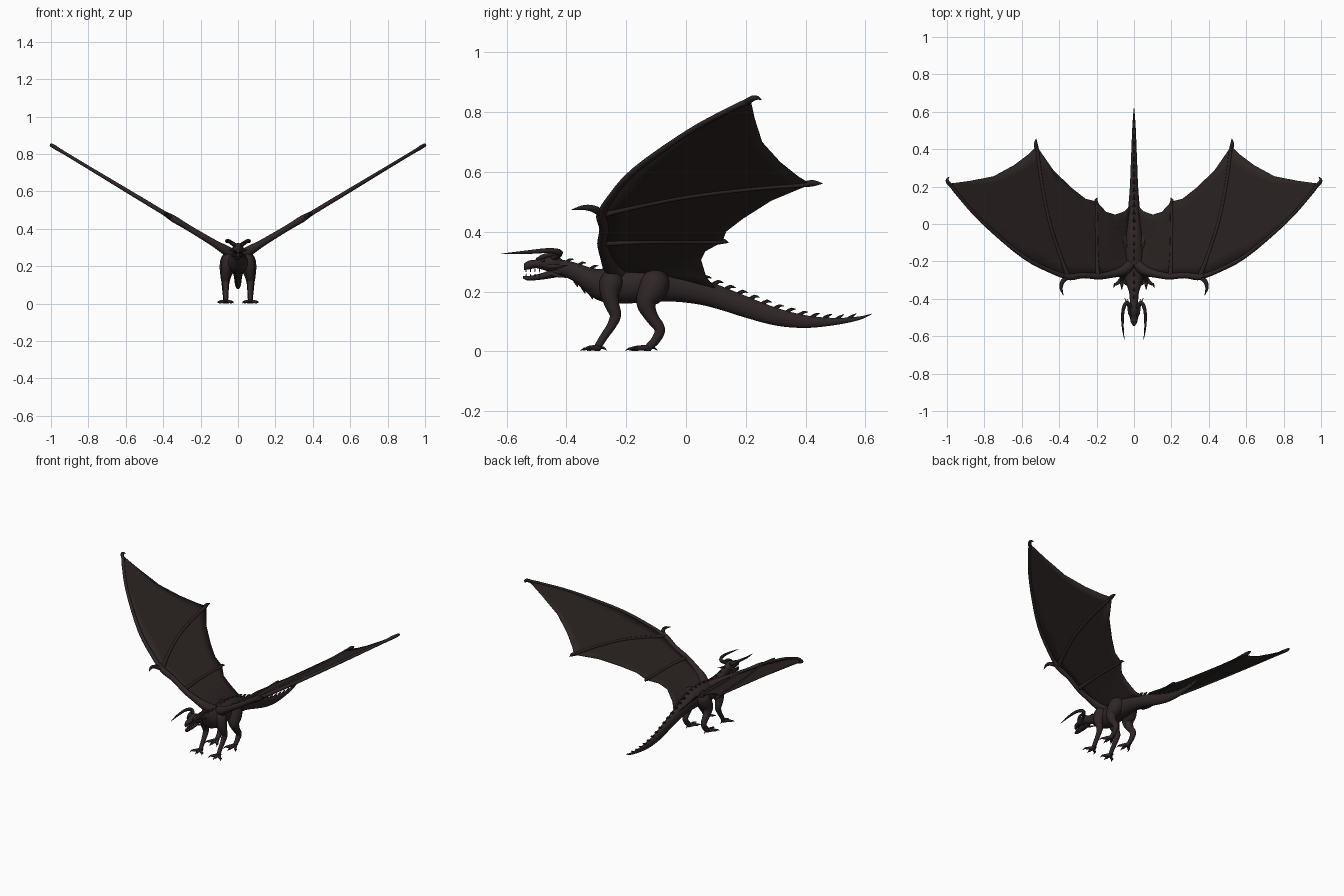
import bpy, bmesh, math
from mathutils import Vector

cube = bpy.data.objects.get("Cube")
if cube:
    bpy.data.objects.remove(cube)

X, Z = Vector((1, 0, 0)), Vector((0, 0, 1))


def material(name, rgb):
    m = bpy.data.materials.new(name)
    m.use_nodes = True
    m.diffuse_color = (*rgb, 1)
    bsdf = m.node_tree.nodes["Principled BSDF"]
    bsdf.inputs["Base Color"].default_value = (*rgb, 1)
    bsdf.inputs["Roughness"].default_value = 0.8
    return m


HIDE = material("dark brown hide", (0.028, 0.019, 0.02))
SKIN = material("wing skin brown", (0.025, 0.018, 0.017))
HORN = material("dark horn", (0.02, 0.014, 0.014))


def smooth_path(rows, steps=4):
    """Catmull-Rom through rows of any width."""
    rows = [Vector(r) for r in rows]
    pts = [rows[0] * 2 - rows[1]] + rows + [rows[-1] * 2 - rows[-2]]
    out = []
    for a, b, c, d in zip(pts, pts[1:], pts[2:], pts[3:]):
        for i in range(steps):
            t = i / steps
            out.append((b * 2 + (c - a) * t + (a * 2 - b * 5 + c * 4 - d) * t * t
                        + (b * 3 - a - c * 3 + d) * t ** 3) / 2)
    return out + [rows[-1]]


def interp(table, x, col=1):
    for a, b in zip(table, table[1:]):
        if x <= b[0]:
            return a[col] + (b[col] - a[col]) * (x - a[0]) / (b[0] - a[0])
    return table[-1][col]


def bridge(bm, rings):
    """Skin a list of rings and cap both ends."""
    loops = [[bm.verts.new(p) for p in ring] for ring in rings]
    n = len(loops[0])
    for a, b in zip(loops, loops[1:]):
        for i in range(n):
            bm.faces.new((a[i], a[(i + 1) % n], b[(i + 1) % n], b[i]))
    bm.faces.new(loops[0])
    bm.faces.new(loops[-1])


def finish(name, bm, mat, mirror=False, thickness=0):
    bmesh.ops.recalc_face_normals(bm, faces=bm.faces)
    mesh = bpy.data.meshes.new(name)
    bm.to_mesh(mesh)
    bm.free()
    mesh.materials.append(mat)
    ob = bpy.data.objects.new(name, mesh)
    bpy.context.collection.objects.link(ob)
    if thickness:
        mod = ob.modifiers.new("thickness", "SOLIDIFY")
        mod.thickness, mod.offset = thickness, 0
    if mirror:
        ob.modifiers.new("mirror", "MIRROR").use_clip = False
    bpy.ops.object.select_all(action="DESELECT")
    ob.select_set(True)
    bpy.context.view_layer.objects.active = ob
    bpy.ops.object.shade_smooth_by_angle(angle=math.radians(50))
    return ob


def trunk(name, rows, mat, sides=18):
    """Upright oval sections: y, top, bottom, half width."""
    bm = bmesh.new()
    rings = []
    for y, top, low, w in smooth_path(rows):
        angles = [math.tau * i / sides for i in range(sides)]
        rings.append([(max(w, .001) * math.cos(a), y,
                       (top + low) / 2 + (top - low) / 2 * math.sin(a)) for a in angles])
    bridge(bm, rings)
    return finish(name, bm, mat)


def tubes(name, paths, mat, ref=Z, mirror=True, sides=10, steps=4):
    """Round tubes along paths of x, y, z, radius."""
    bm = bmesh.new()
    for path in paths:
        pts = smooth_path(path, steps)
        rings = []
        for i, p in enumerate(pts):
            c = p.to_3d() if len(p) == 3 else Vector(p[:3])
            t = Vector(pts[min(i + 1, len(pts) - 1)][:3]) - Vector(pts[max(i - 1, 0)][:3])
            u = t.cross(ref).normalized()
            v = u.cross(t).normalized()
            r = max(p[3], .0007)
            rings.append([c + r * (u * math.cos(a) + v * math.sin(a))
                          for a in (math.tau * k / sides for k in range(sides))])
        bridge(bm, rings)
    return finish(name, bm, mat, mirror)


# Neck, torso and tail
BODY = [(-.44, .312, .262, .022), (-.38, .3, .237, .024), (-.34, .287, .203, .034),
        (-.3, .277, .173, .05), (-.25, .277, .16, .06), (-.18, .285, .16, .06),
        (-.1, .287, .165, .055), (-.03, .275, .165, .044), (.05, .245, .155, .034),
        (.12, .218, .137, .028), (.2, .186, .112, .022), (.3, .147, .086, .018),
        (.4, .121, .078, .014), (.5, .112, .088, .01), (.58, .117, .105, .005),
        (.62, .126, .123, .001)]
trunk("body_and_tail", BODY, HIDE)

# Head with open jaws
trunk("upper_head", [(-.41, .305, .268, .016), (-.44, .323, .262, .028), (-.47, .322, .27, .029),
                     (-.5, .308, .278, .022), (-.525, .304, .274, .017),
                     (-.542, .294, .272, .007)], HIDE)
trunk("lower_jaw", [(-.42, .29, .25, .02), (-.46, .27, .243, .022), (-.5, .257, .238, .016),
                    (-.53, .252, .237, .011), (-.545, .253, .244, .004)], HIDE)
tubes("horns", [[(.015, -.445, .312, .011), (.04, -.422, .329, .011), (.058, -.46, .337, .009),
                 (.061, -.54, .331, .006), (.052, -.617, .326, .001)]], HORN)
tubes("brows_and_cheek_spikes", [
    [(.018, -.5, .308, .004), (.025, -.47, .32, .008), (.034, -.425, .328, .001)],
    [(.02, -.46, .285, .009), (.034, -.43, .284, .006), (.05, -.395, .288, .001)],
    [(.016, -.45, .26, .008), (.028, -.425, .252, .005), (.036, -.4, .247, .001)]], HIDE)
tubes("eyes", [[(.022, -.485, .302, .002), (.025, -.478, .303, .005), (.026, -.471, .303, .002)]], HORN)
teeth = []
for y in (-.535, -.52, -.505, -.49):
    x = .005 + (y + .54) * .25
    teeth += [[(x, y, .277, .0025), (x, y, .264, .0005)], [(x, y, .25, .0025), (x, y, .26, .0005)]]
tubes("teeth", teeth, HORN, X, sides=5, steps=1)

# Row of back spikes and a short throat fringe
spikes = []
for i in range(24):
    y = -.4 + i * .041
    top = interp(BODY, y)
    s = .7 if y < 0 else 1 - .5 * y
    spikes.append([(0, y, top - .006, .009 * s), (0, y + .018 * s, top + .005 * s, .006 * s),
                   (0, y + .036 * s, interp(BODY, y + .036 * s) + .014 * s, .0007)])
for y in (-.37, -.345, -.32):
    low = interp(BODY, y, 2)
    spikes.append([(0, y, low + .008, .008), (0, y + .008, low - .014, .001)])
tubes("back_spikes", spikes, HIDE, X, False, 6, 2)

# Legs
tubes("front_legs", [[(.035, -.245, .255, .03), (.048, -.25, .23, .04), (.06, -.255, .195, .032),
                      (.066, -.247, .155, .024), (.067, -.236, .12, .019), (.066, -.25, .085, .015),
                      (.065, -.275, .048, .013), (.065, -.296, .014, .012)]], HIDE, X, sides=14)
tubes("hind_legs", [[(.03, -.09, .26, .03), (.042, -.1, .235, .048), (.054, -.115, .2, .046),
                     (.064, -.133, .16, .033), (.067, -.115, .115, .022), (.067, -.088, .075, .018),
                     (.066, -.1, .04, .015), (.066, -.125, .014, .013)]], HIDE, X, sides=14)


def foot(name, y, reach):
    toes, claws = [], []
    for dx in (-.032, 0, .036):
        fy = y - reach * (1 if dx == 0 else .8)
        toes.append([(.065, y + .005, .012, .011), (.065 + dx * .6, (y + fy) / 2, .011, .009),
                     (.065 + dx, fy + .012, .008, .007)])
        claws.append([(.065 + dx, fy + .016, .009, .006), (.065 + dx * 1.15, fy + .004, .009, .004),
                      (.065 + dx * 1.25, fy - .008, .002, .0007)])
    claws.append([(.065, y, .014, .008), (.065, y + .018, .012, .005), (.065, y + .03, .003, .0007)])
    tubes(name + "_toes", toes, HIDE)
    tubes(name + "_claws", claws, HORN, sides=6, steps=2)


foot("front", -.295, .05)
foot("hind", -.125, .07)


# Wings lie on one tilted plane
def wing_z(x):
    return .246 + .603 * x


def bone(*rows):
    return [(x, y, wing_z(x), r) for x, y, r in rows]


LEAD = [(.01, -.2), (.05, -.25), (.1, -.27), (.36, -.28), (.4, -.27), (.59, -.175),
        (.81, .01), (.94, .155), (.985, .213)]
TRAIL = [(.01, .11), (.05, .068), (.1, .05), (.15, .065), (.2, .12), (.26, .135), (.33, .19),
         (.43, .285), (.52, .415), (.56, .375), (.64, .315), (.75, .255), (.88, .23), (.985, .216)]

bm = bmesh.new()
cols, ROWS = [], 8
for x in sorted({p[0] for p in LEAD + TRAIL}):
    f, b = interp(LEAD, x), interp(TRAIL, x)
    drop = .06 * max(0, 1 - x / .1)
    cols.append([bm.verts.new((x, f + (b - f) * k / ROWS, wing_z(x) - drop * k / ROWS))
                 for k in range(ROWS + 1)])
for a, b in zip(cols, cols[1:]):
    for k in range(ROWS):
        bm.faces.new((a[k], b[k], b[k + 1], a[k + 1]))
finish("wing_membranes", bm, SKIN, True, .004)

tubes("wing_arms", [bone((.02, -.22, .03), (.06, -.25, .027), (.12, -.268, .02), (.19, -.28, .017),
                         (.27, -.274, .016), (.34, -.283, .018), (.38, -.275, .014))], HIDE, sides=12)
tubes("wing_fingers", [
    bone((.36, -.28, .014), (.42, -.262, .012), (.59, -.175, .011), (.81, .01, .009),
         (.94, .155, .009), (.978, .208, .011)),
    bone((.355, -.275, .013), (.405, -.14, .009), (.455, .02, .009), (.495, .22, .009),
         (.52, .41, .01)),
    bone((.195, -.27, .013), (.2, -.14, .008), (.202, 0, .008), (.2, .115, .009))], HIDE)
tubes("wing_claws", [
    bone((.35, -.28, .013), (.38, -.305, .012), (.39, -.34, .009), (.378, -.382, .001)),
    bone((.968, .195, .01), (.994, .222, .01), (.998, .238, .007), (.988, .252, .001)),
    bone((.518, .395, .01), (.525, .425, .011), (.523, .457, .001)),
    bone((.2, .1, .009), (.203, .125, .009), (.195, .142, .001))], HORN)
